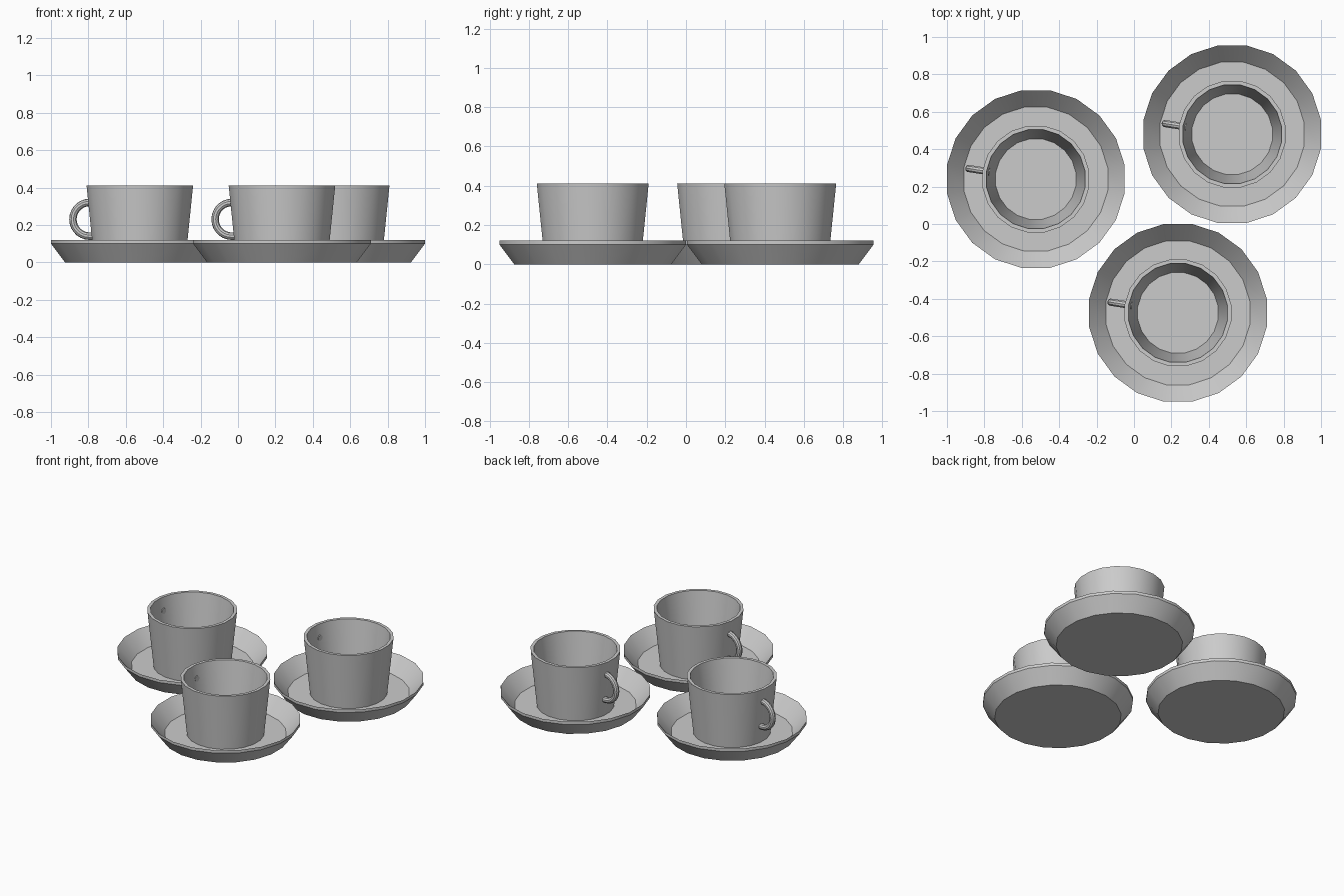
import bpy, bmesh, math

if "Cube" in bpy.data.objects:
    bpy.data.objects.remove(bpy.data.objects["Cube"])

SIDES = 20
TURN = math.radians(9)              # flat sides face the axes
FIT = 1 / math.cos(math.pi / SIDES)  # flat-to-flat radius -> corner radius

grey = bpy.data.materials.new("grey_ceramic")
grey.diffuse_color = (0.6, 0.6, 0.6, 1)
grey.use_nodes = True
grey.node_tree.nodes["Principled BSDF"].inputs["Base Color"].default_value = grey.diffuse_color


def finish(name, bm, at):
    """Turn a bmesh into a smooth shaded, grey object."""
    bmesh.ops.recalc_face_normals(bm, faces=bm.faces)
    mesh = bpy.data.meshes.new(name)
    bm.to_mesh(mesh)
    bm.free()
    mesh.materials.append(grey)
    ob = bpy.data.objects.new(name, mesh)
    bpy.context.collection.objects.link(ob)
    ob.location = (at[0], at[1], 0)
    bpy.ops.object.select_all(action='DESELECT')
    ob.select_set(True)
    bpy.context.view_layer.objects.active = ob
    bpy.ops.object.shade_smooth_by_angle(angle=math.radians(30))
    return ob


def skin(bm, rings):
    """Bridge successive rings of vertices and cap both ends."""
    for a, b in zip(rings, rings[1:]):
        n = len(a)
        for i in range(n):
            j = (i + 1) % n
            bm.faces.new((a[i], a[j], b[j], b[i]))
    bm.faces.new(rings[0])
    bm.faces.new(rings[-1])


def turned(name, profile, at):
    """Spin a (radius, height) profile around the vertical axis."""
    bm = bmesh.new()
    rings = []
    for r, z in profile:
        rings.append([bm.verts.new((r * FIT * math.cos(TURN + math.tau * i / SIDES),
                                    r * FIT * math.sin(TURN + math.tau * i / SIDES), z))
                      for i in range(SIDES)])
    skin(bm, rings)
    return finish(name, bm, at)


def handle(name, at):
    """C-shaped tube standing in a radial plane of the cup."""
    cr, cz, major, minor, steps, around = 0.272, 0.23, 0.09, 0.02, 14, 10
    # path points: radius, height, direction of the outward normal
    path = [(0.25, cz + major, math.pi / 2)]
    for k in range(steps + 1):
        a = math.pi / 2 - math.pi * k / steps
        path.append((cr + major * math.cos(a), cz + major * math.sin(a), a))
    path.append((0.245, cz - major, -math.pi / 2))
    ang = math.pi - TURN
    c, s = math.cos(ang), math.sin(ang)
    bm = bmesh.new()
    rings = []
    for r, z, a in path:
        ring = []
        for i in range(around):
            t = math.tau * i / around
            out, side = minor * math.cos(t), minor * math.sin(t)
            rr = r + out * math.cos(a)
            ring.append(bm.verts.new((rr * c - side * s, rr * s + side * c,
                                      z + out * math.sin(a))))
        rings.append(ring)
    skin(bm, rings)
    return finish(name, bm, at)


SAUCER = [(0.40, 0), (0.475, 0.10), (0.475, 0.12), (0.385, 0.02)]
CUP = [(0.245, 0.02), (0.285, 0.412), (0.264, 0.412), (0.215, 0.045)]

# three matching cups on saucers
for label, at in (("left", (-0.525, 0.24)),
                  ("right", (0.525, 0.48)),
                  ("front", (0.235, -0.475))):
    turned(label + "_saucer", SAUCER, at)
    turned(label + "_cup", CUP, at)
    handle(label + "_cup_handle", at)
